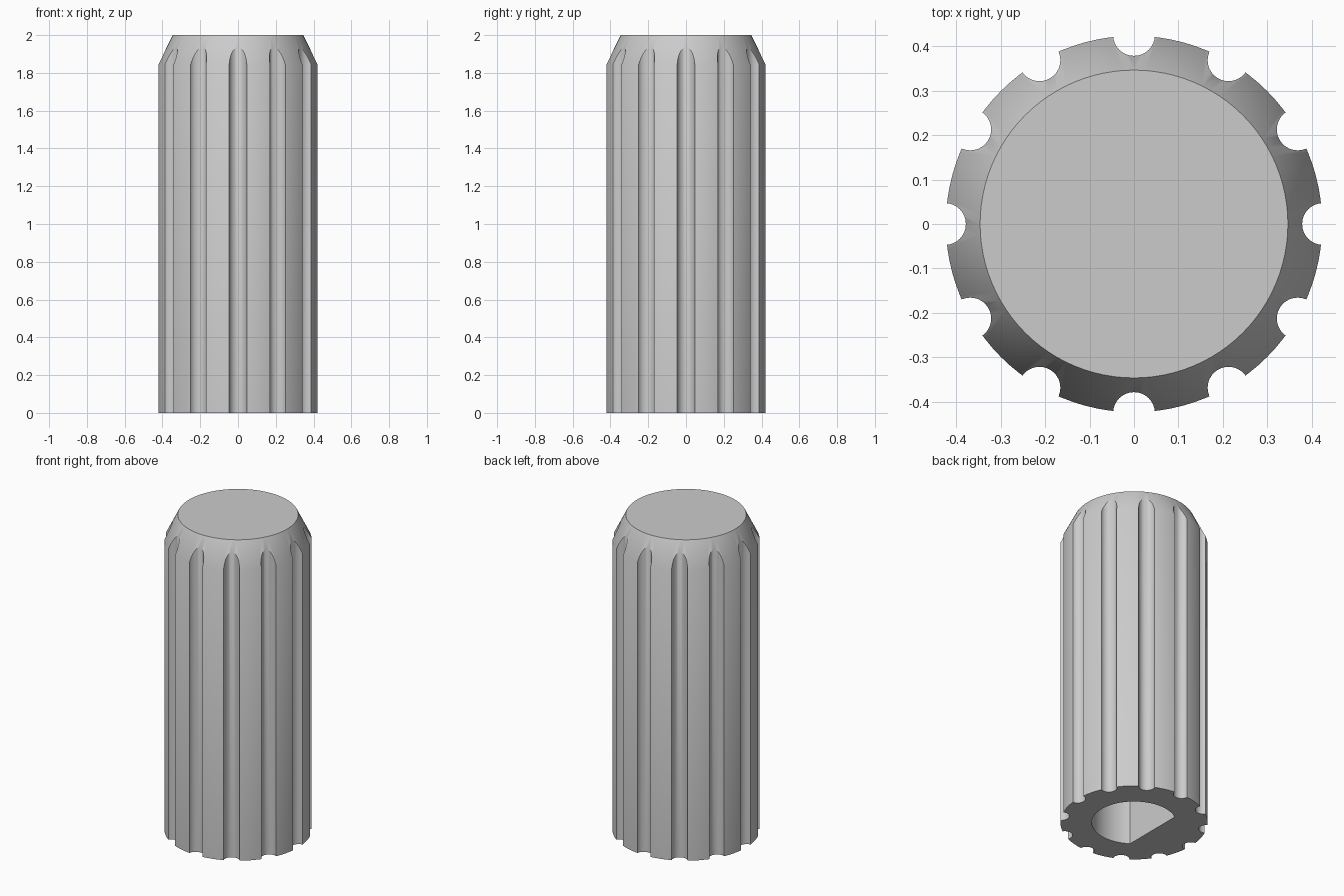
import bpy, bmesh
from math import cos, sin, pi, radians, sqrt, atan2

if "Cube" in bpy.data.objects:
    bpy.data.objects.remove(bpy.data.objects["Cube"])

RADIUS, TOP_RADIUS, SHOULDER, HEIGHT = 0.423, 0.346, 1.845, 2.0
FLUTES, FLUTE_RADIUS, FLUTE_CENTRE = 12, 0.047, 0.425
HOLE_RADIUS, FLAT_X, HOLE_DEPTH = 0.243, -0.138, 1.3

grey = bpy.data.materials.new("plain_grey")
grey.use_nodes = True
colour = (0.6, 0.6, 0.6, 1)
grey.diffuse_color = colour
grey.node_tree.nodes["Principled BSDF"].inputs["Base Color"].default_value = colour


def circle(radius, count, x=0, y=0):
    return [(x + radius * cos(2 * pi * i / count),
             y + radius * sin(2 * pi * i / count)) for i in range(count)]


def loft(bm, sections):
    """Closed solid through matching outlines, each given as (z, outline)."""
    rings = [[bm.verts.new((x, y, z)) for x, y in outline] for z, outline in sections]
    n = len(rings[0])
    for low, high in zip(rings, rings[1:]):
        for i in range(n):
            j = (i + 1) % n
            bm.faces.new((low[i], low[j], high[j], high[i]))
    bm.faces.new(rings[0][::-1])
    bm.faces.new(rings[-1])


def make_object(name, solids):
    bm = bmesh.new()
    for sections in solids:
        loft(bm, sections)
    mesh = bpy.data.meshes.new(name)
    bm.to_mesh(mesh)
    bm.free()
    mesh.materials.append(grey)
    obj = bpy.data.objects.new(name, mesh)
    bpy.context.collection.objects.link(obj)
    return obj


# Knob body with a tapered shoulder
knob = make_object("knob_body", [[(0, circle(RADIUS, 96)),
                                  (SHOULDER, circle(RADIUS, 96)),
                                  (HEIGHT, circle(TOP_RADIUS, 96))]])

# Round grip flutes, spaced evenly around the side
flutes = [[(z, circle(FLUTE_RADIUS, 32, x, y)) for z in (-0.1, HEIGHT + 0.1)]
          for x, y in circle(FLUTE_CENTRE, FLUTES)]
flute_cutter = make_object("flute_cutter", flutes)

# D-shaped shaft socket in the underside
corner = atan2(sqrt(HOLE_RADIUS ** 2 - FLAT_X ** 2), FLAT_X)
arc = [corner * (2 * i / 48 - 1) for i in range(49)]
d_shape = [(HOLE_RADIUS * cos(a), HOLE_RADIUS * sin(a)) for a in arc]
socket_cutter = make_object("socket_cutter", [[(-0.1, d_shape), (HOLE_DEPTH, d_shape)]])

bpy.context.view_layer.objects.active = knob
for cutter in (flute_cutter, socket_cutter):
    cutter.hide_render = True
    cut = knob.modifiers.new(cutter.name, "BOOLEAN")
    cut.operation, cut.solver, cut.object = "DIFFERENCE", "EXACT", cutter
    bpy.ops.object.modifier_apply(modifier=cut.name)
    bpy.data.objects.remove(cutter)

# Smooth sides, keeping the rim, flute and socket edges crisp
bpy.ops.object.select_all(action="DESELECT")
knob.select_set(True)
bpy.ops.object.shade_smooth_by_angle(angle=radians(30))
